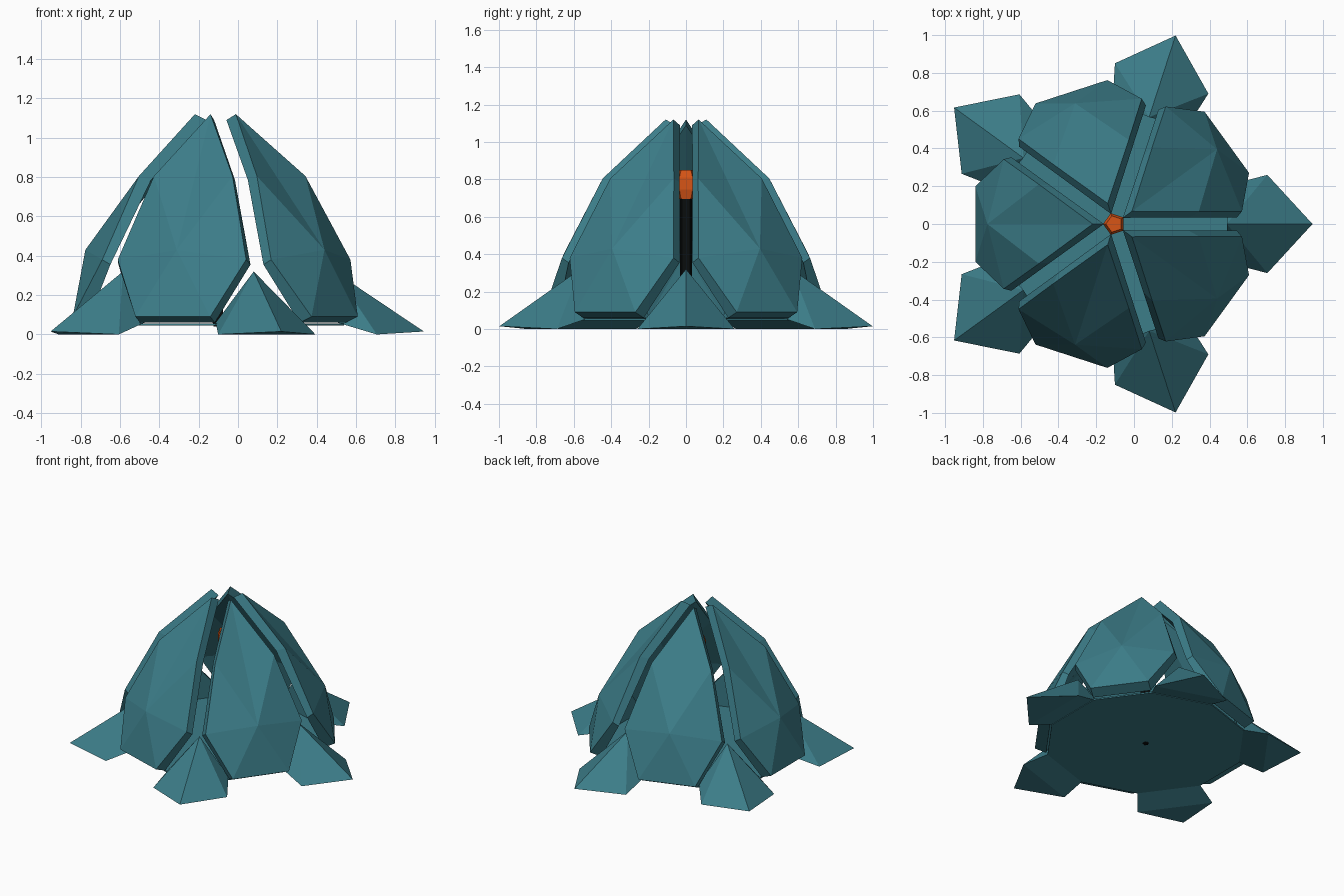
import bpy, bmesh, math
from mathutils import Matrix

if "Cube" in bpy.data.objects:
    bpy.data.objects.remove(bpy.data.objects["Cube"])

CX = -0.104  # axis of the five-fold symmetry


def material(name, rgb):
    m = bpy.data.materials.new(name)
    m.diffuse_color = (*rgb, 1)
    m.use_nodes = True
    m.node_tree.nodes["Principled BSDF"].inputs["Base Color"].default_value = m.diffuse_color
    return m


TEAL = material("teal", (0.045, 0.205, 0.25))
ORANGE = material("orange", (0.68, 0.09, 0.008))
BLACK = material("black", (0.003, 0.004, 0.004))


def make(name, verts, faces, mat, angle=0.0):
    """Flat shaded mesh turned about the axis; +x is outward."""
    bm = bmesh.new()
    vs = [bm.verts.new(v) for v in verts]
    for f in faces:
        bm.faces.new([vs[i] for i in f])
    bmesh.ops.recalc_face_normals(bm, faces=bm.faces[:])
    bm.transform(Matrix.Translation((CX, 0, 0)) @ Matrix.Rotation(math.radians(angle), 4, 'Z'))
    me = bpy.data.meshes.new(name)
    bm.to_mesh(me)
    bm.free()
    me.materials.append(mat)
    ob = bpy.data.objects.new(name, me)
    bpy.context.collection.objects.link(ob)
    return ob


def lathe(name, rings, sides, mat, start):
    """Stack of regular polygon rings given as (radius, z)."""
    verts, faces = [], []
    for r, z in rings:
        for i in range(sides):
            a = math.radians(start) + 2 * math.pi * i / sides
            verts.append((r * math.cos(a), r * math.sin(a), z))
    for k in range(len(rings) - 1):
        for i in range(sides):
            j = (i + 1) % sides
            faces.append((k * sides + i, k * sides + j, (k + 1) * sides + j, (k + 1) * sides + i))
    faces.append(tuple(range(sides)))
    faces.append(tuple(range((len(rings) - 1) * sides, len(rings) * sides)))
    return make(name, verts, faces, mat)


def outline(half, apex, centre):
    """Mirrored outline: apex, one side down, other side up, then the centre."""
    left = [(r, -t, z) for r, t, z in reversed(half)]
    return [apex] + half + left + [centre]


# Shell petals: faceted outer skin, inner skin and bevelled rim
outer = outline([(0.40, 0.21, 0.805), (0.586, 0.343, 0.38), (0.736, 0.20, 0.09)],
                (0.115, 0, 1.12), (0.672, 0, 0.43))
inner = outline([(0.338, 0.203, 0.785), (0.545, 0.353, 0.355), (0.66, 0.20, 0.06)],
                (0.056, 0, 1.09), (0.60, 0, 0.41))
petal_faces = []
for i in range(7):
    j = (i + 1) % 7
    petal_faces += [(7, i, j), (15, 8 + j, 8 + i), (i, 8 + i, 8 + j, j)]
for k in range(5):
    make(f"petal_{k + 1}", outer + inner, petal_faces, TEAL, 36 + 72 * k)

# Pointed feet between the petals: apex, tip, side corners, inner corners
foot = [(0.595, 0, 0.32), (1.049, 0, 0.015),
        (0.81, 0.26, 0), (0.61, 0.208, 0.06),
        (0.81, -0.26, 0), (0.61, -0.208, 0.06)]
foot_faces = [(0, 1, 2), (0, 2, 3), (0, 4, 1), (0, 5, 4), (0, 3, 5),
              (1, 4, 2), (2, 4, 5, 3)]
for k in range(5):
    make(f"foot_{k + 1}", foot, foot_faces, TEAL, 72 * k)

# Thin floor plate with a corner under each petal corner
rim = []
for k in range(5):
    for t in (-0.20, 0.20):
        a = math.radians(36 + 72 * k)
        rim.append((0.65 * math.cos(a) - t * math.sin(a), 0.65 * math.sin(a) + t * math.cos(a)))
plate = [(x, y, z) for z in (0.046, 0.056) for x, y in rim]
plate_faces = [tuple(range(10)), tuple(range(10, 20))]
plate_faces += [(i, (i + 1) % 10, 10 + (i + 1) % 10, 10 + i) for i in range(10)]
make("floor_plate", plate, plate_faces, TEAL)

# Central post and the gem on top of it
lathe("post", [(0.02, 0.04), (0.035, 0.10), (0.035, 0.71)], 5, BLACK, 36)
lathe("gem", [(0.045, 0.695), (0.06, 0.745), (0.06, 0.81), (0.045, 0.85)], 5, ORANGE, 36)
